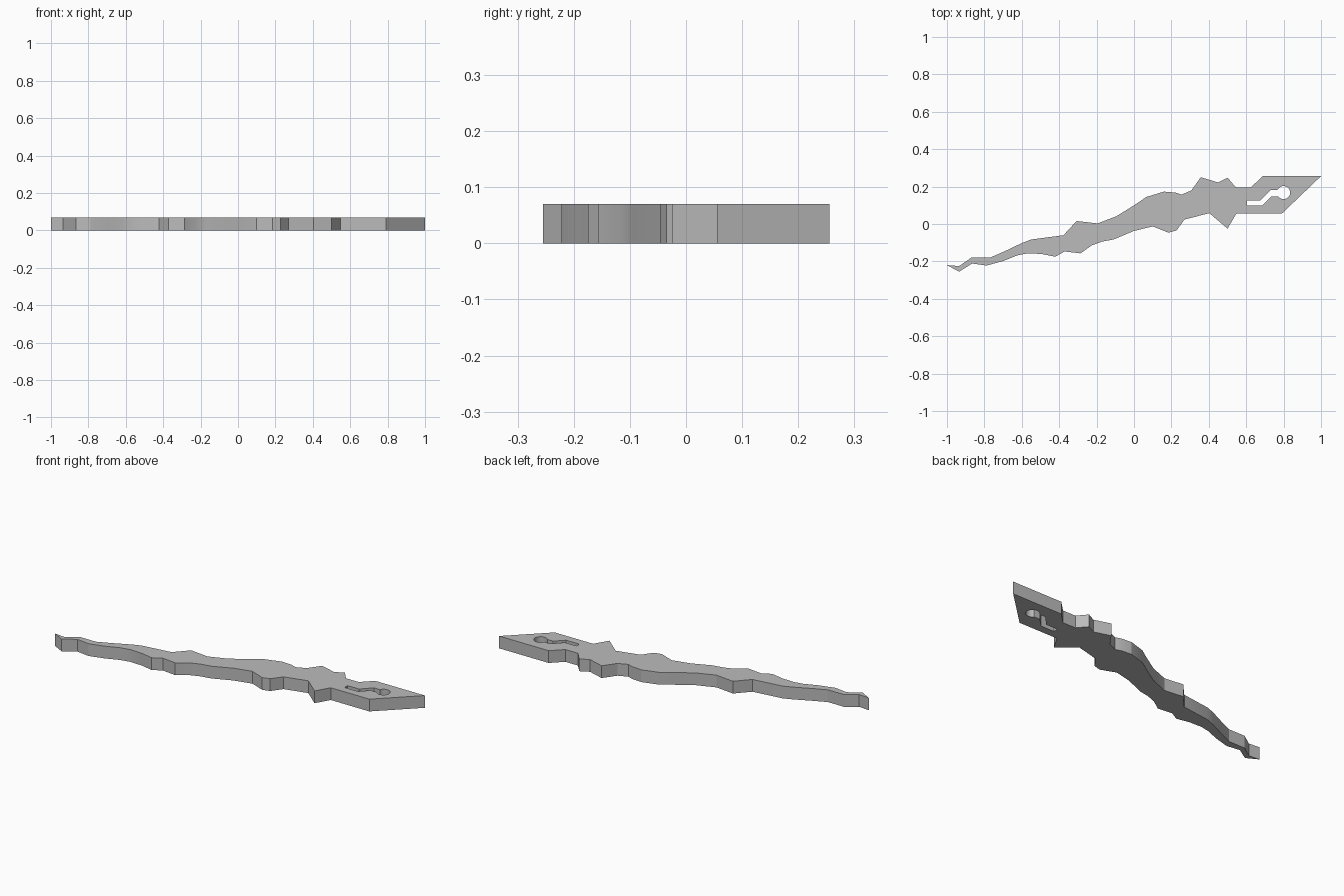
import bpy
import bmesh
from math import cos, sin, radians
from mathutils import Vector

cube = bpy.data.objects.get("Cube")
if cube:
    bpy.data.objects.remove(cube, do_unlink=True)

THICKNESS = 0.07

# Plain grey material
grey = bpy.data.materials.new("plain_grey")
grey.use_nodes = True
colour = (0.5, 0.5, 0.5, 1)
grey.diffuse_color = colour
grey.node_tree.nodes["Principled BSDF"].inputs["Base Color"].default_value = colour

# Back edge of the blade, from the tip to the handle corner
back_edge = [
    (-1, -.22), (-.935, -.225), (-.87, -.18), (-.77, -.18), (-.69, -.145),
    (-.6, -.102), (-.55, -.083), (-.377, -.06), (-.307, .016), (-.195, .003),
    (-.093, .042), (0, .1), (.067, .145), (.16, .173), (.222, .168),
    (.254, .157), (.307, .18), (.357, .25), (.45, .222), (.5, .248),
    (.545, .195), (.625, .195), (.687, .256), (1, .256),
]

# Front edge, from the handle back to the tip
front_edge = [
    (.79, .055), (.547, .055), (.5, -.025), (.403, .058), (.27, .024),
    (.227, -.035), (.184, -.046), (.1, -.013), (0, -.037), (-.11, -.083),
    (-.17, -.094), (-.227, -.115), (-.286, -.157), (-.371, -.147),
    (-.422, -.175), (-.494, -.16), (-.57, -.157), (-.625, -.168),
    (-.7, -.198), (-.788, -.222), (-.865, -.211), (-.935, -.255),
]


def arc(centre, radius, start, end, steps):
    """Points along a circular arc, angles in degrees."""
    points = []
    for i in range(steps + 1):
        angle = radians(start + (end - start) * i / steps)
        points.append((centre[0] + radius * cos(angle),
                       centre[1] + radius * sin(angle)))
    return points


def add_outline(curve, points):
    """Add a closed straight-sided outline to a flat curve."""
    spline = curve.splines.new("POLY")
    spline.points.add(len(points) - 1)
    for point, (x, y) in zip(spline.points, points):
        point.co = (x, y, 0, 1)
    spline.use_cyclic_u = True


# Slot with a round end, cut right through the handle
slot = [(.735, .147), (.687, .099), (.603, .099), (.603, .126),
        (.676, .126), (.73, .182)]
keyhole = slot + arc((.8, .168), .035, 157, -143, 28)

# Blade body: the filled outline, extruded to its thickness
outline = bpy.data.curves.new("blade_outline", "CURVE")
outline.dimensions = "2D"
outline.fill_mode = "BOTH"
outline.extrude = THICKNESS / 2
add_outline(outline, back_edge + front_edge)
add_outline(outline, keyhole)
blade = bpy.data.objects.new("wavy_blade", outline)
bpy.context.collection.objects.link(blade)
bpy.ops.object.select_all(action="DESELECT")
blade.select_set(True)
bpy.context.view_layer.objects.active = blade
bpy.ops.object.convert(target="MESH")
blade = bpy.context.object

# Weld caps to walls and stand the blade on the ground
bm = bmesh.new()
bm.from_mesh(blade.data)
bmesh.ops.remove_doubles(bm, verts=bm.verts, dist=0.0001)
bmesh.ops.recalc_face_normals(bm, faces=bm.faces)
bmesh.ops.translate(bm, verts=bm.verts, vec=Vector((0, 0, THICKNESS / 2)))
bm.to_mesh(blade.data)
bm.free()

blade.data.materials.clear()
blade.data.materials.append(grey)
bpy.ops.object.shade_smooth_by_angle(angle=radians(20))
